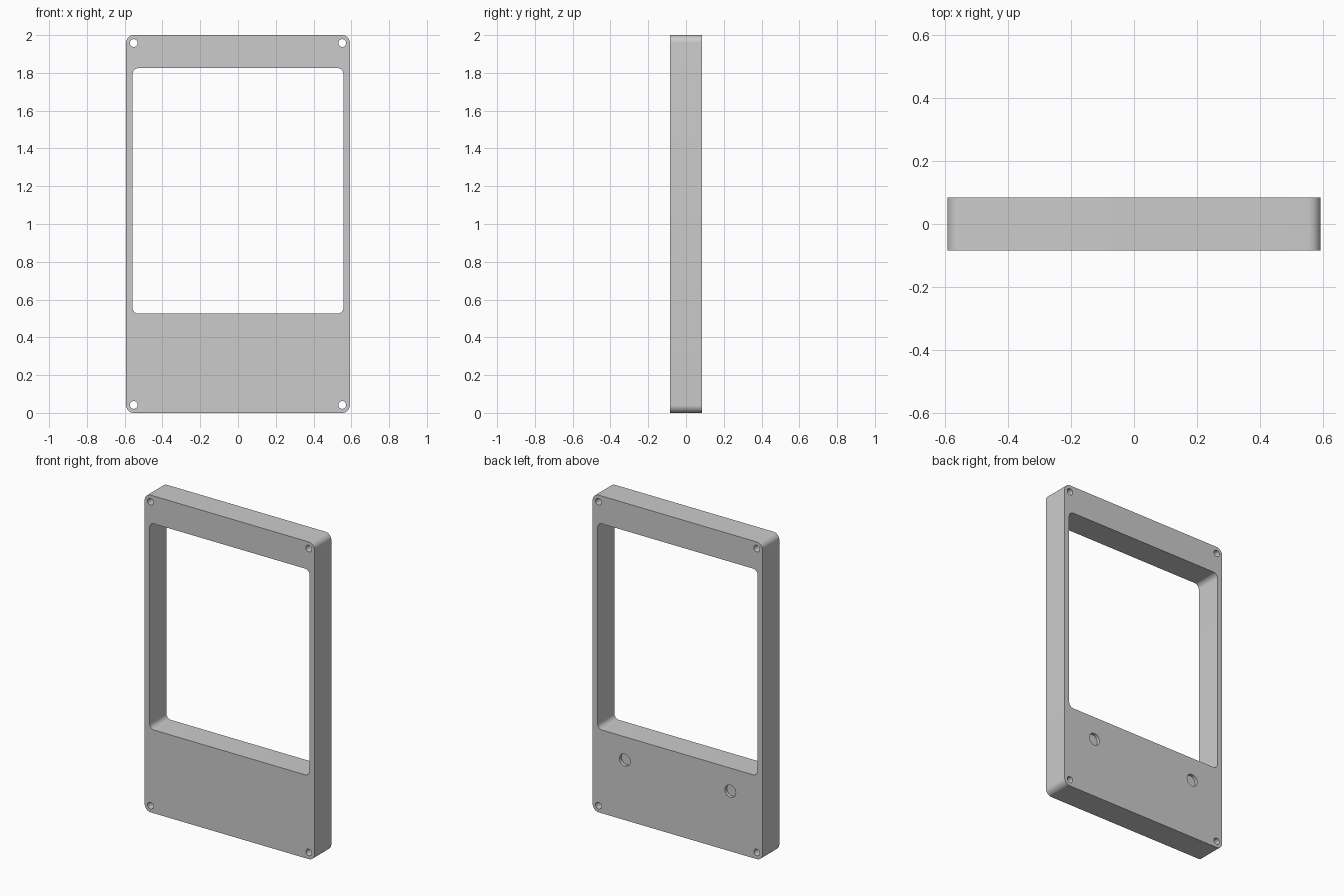
import bpy
import bmesh
from math import cos, sin, pi, radians

if "Cube" in bpy.data.objects:
    bpy.data.objects.remove(bpy.data.objects["Cube"], do_unlink=True)

WIDTH, HEIGHT, DEPTH = 1.184, 2.0, 0.168
BACK = DEPTH / 2

grey = bpy.data.materials.new("light grey")
grey.use_nodes = True
grey.diffuse_color = (0.6, 0.6, 0.6, 1)
grey.node_tree.nodes["Principled BSDF"].inputs["Base Color"].default_value = (0.6, 0.6, 0.6, 1)


def rounded_rect(width, z_low, z_high, radius, steps=10):
    """Outline in x and z, one arc per corner."""
    points = []
    corners = [(1, z_high), (-1, z_high), (-1, z_low), (1, z_low)]
    for i, (side, z) in enumerate(corners):
        cx = side * (width / 2 - radius)
        cz = z - radius if z == z_high else z + radius
        for k in range(steps + 1):
            a = pi / 2 * (i + k / steps)
            points.append((cx + radius * cos(a), cz + radius * sin(a)))
    return points


def circle(x, z, radius, steps=32):
    return [(x + radius * cos(2 * pi * k / steps), z + radius * sin(2 * pi * k / steps))
            for k in range(steps)]


def prism(name, outlines, y_front, y_back):
    """Extrude closed outlines from y_front to y_back."""
    bm = bmesh.new()
    for outline in outlines:
        face = bm.faces.new([bm.verts.new((x, y_front, z)) for x, z in outline])
        new = bmesh.ops.extrude_face_region(bm, geom=[face], use_keep_orig=True)["geom"]
        for v in new:
            if isinstance(v, bmesh.types.BMVert):
                v.co.y = y_back
    bmesh.ops.recalc_face_normals(bm, faces=bm.faces)
    mesh = bpy.data.meshes.new(name)
    bm.to_mesh(mesh)
    bm.free()
    mesh.materials.append(grey)
    obj = bpy.data.objects.new(name, mesh)
    bpy.context.collection.objects.link(obj)
    return obj


# Slab with rounded corners
panel = prism("frame_panel", [rounded_rect(WIDTH, 0, HEIGHT, 0.04)], -BACK, BACK)

# Screen window, corner screw holes, and shallow round pockets in the back
screw_holes = [circle(x, z, 0.0205) for x in (-0.552, 0.552) for z in (0.042, 1.958)]
pockets = [circle(x, 0.379, 0.038) for x in (-0.368, 0.368)]
cutters = [
    prism("window_cutter", [rounded_rect(1.116, 0.525, 1.825, 0.032)], -0.2, 0.2),
    prism("screw_hole_cutter", screw_holes, -0.2, 0.2),
    prism("back_pocket_cutter", pockets, BACK - 0.02, 0.2),
]
for cutter in cutters:
    cut = panel.modifiers.new(cutter.name, "BOOLEAN")
    cut.operation = "DIFFERENCE"
    cut.solver = "EXACT"
    cut.object = cutter
    cutter.hide_render = True

# Apply the cuts, then drop the cutters
bpy.context.view_layer.objects.active = panel
panel.select_set(True)
for cutter in cutters:
    bpy.ops.object.modifier_apply(modifier=cutter.name)
    bpy.data.objects.remove(cutter, do_unlink=True)

bpy.ops.object.select_all(action="DESELECT")
panel.select_set(True)
bpy.ops.object.shade_smooth_by_angle(angle=radians(30))
